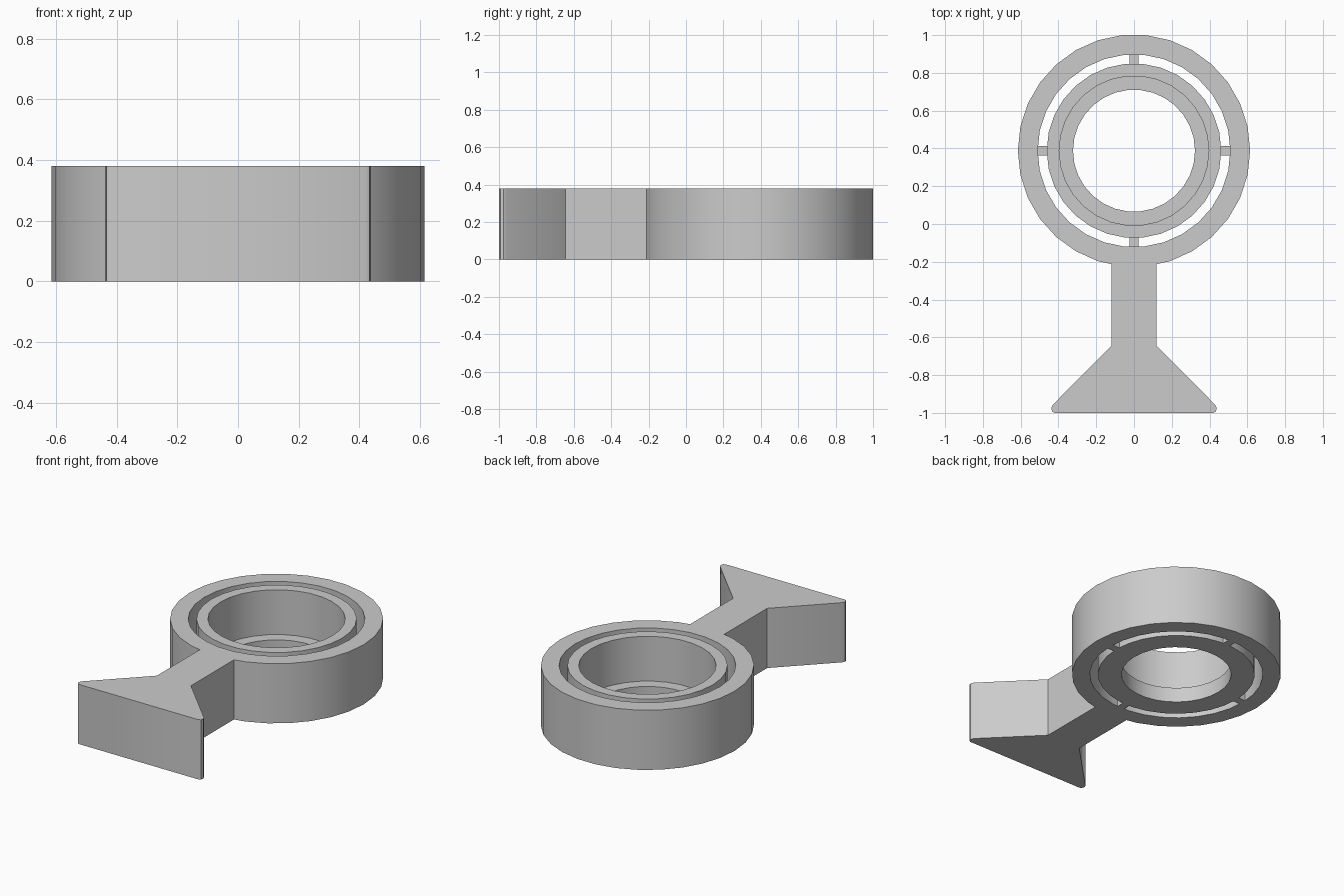
import bpy, bmesh, math

cube = bpy.data.objects.get("Cube")
if cube:
    bpy.data.objects.remove(cube, do_unlink=True)

CY, SEG, H = 0.388, 30, 0.38
R_OUT, R_GAP, R_CUP, R_BORE, R_HOLE = 0.615, 0.51, 0.462, 0.396, 0.323
STEM = 0.12

grey = bpy.data.materials.new("light_grey")
grey.use_nodes = True
colour = (0.6, 0.6, 0.6, 1)
grey.diffuse_color = colour
grey.node_tree.nodes["Principled BSDF"].inputs["Base Color"].default_value = colour


def finish(bm, name):
    bmesh.ops.recalc_face_normals(bm, faces=bm.faces)
    mesh = bpy.data.meshes.new(name)
    bm.to_mesh(mesh)
    bm.free()
    mesh.materials.append(grey)
    obj = bpy.data.objects.new(name, mesh)
    bpy.context.collection.objects.link(obj)
    bpy.ops.object.select_all(action='DESELECT')
    obj.select_set(True)
    bpy.context.view_layer.objects.active = obj
    bpy.ops.object.shade_smooth_by_angle(angle=math.radians(30))
    return obj


def polar(r, k):
    a = math.tau * k / SEG
    return r * math.cos(a), CY + r * math.sin(a)


def loop(bm, points):
    verts = [bm.verts.new((x, y, 0)) for x, y in points]
    return [bm.edges.new((v, verts[i - 1])) for i, v in enumerate(verts)]


# Frame: outer ring, stem and flared foot cut from one slab
arc = [p for p in (polar(R_OUT, k) for k in range(-7, 23))
       if p[1] > CY or abs(p[0]) > STEM]
right = [(0.42, -1.0), (0.433, -0.993), (0.438, -0.975), (0.43, -0.957),
         (STEM, -0.645), (STEM, -0.212)]
left = [(-x, y) for x, y in reversed(right)]
bm = bmesh.new()
edges = loop(bm, right + arc + left)
edges += loop(bm, [polar(R_GAP, k) for k in range(SEG)])
bmesh.ops.triangle_fill(bm, edges=edges, use_beauty=True)
top = bmesh.ops.extrude_face_region(bm, geom=bm.faces[:], use_keep_orig=True)
bmesh.ops.translate(bm, vec=(0, 0, H),
                    verts=[g for g in top["geom"] if isinstance(g, bmesh.types.BMVert)])
finish(bm, "ring_stem_and_foot")

# Inner cup: revolved wall with a ledge at the bottom
LEDGE = 0.095
profile = [(R_HOLE, 0), (R_CUP, 0), (R_CUP, H), (R_BORE, H),
           (R_BORE, LEDGE), (R_HOLE, LEDGE)]
bm = bmesh.new()
rings = [[bm.verts.new((*polar(r, k), z)) for k in range(SEG)] for r, z in profile]
for i, ring in enumerate(rings):
    prev = rings[i - 1]
    for k in range(SEG):
        bm.faces.new((prev[k - 1], prev[k], ring[k], ring[k - 1]))
finish(bm, "inner_cup")

# Four small bridges joining the cup to the ring
SPOKE = 0.05
for i, side in enumerate(("left", "back", "right", "front")):
    a = math.tau * i / 4
    r = (R_GAP + R_CUP) / 2
    bm = bmesh.new()
    bmesh.ops.create_cube(bm, size=1)
    long_side = R_GAP - R_CUP + 0.03
    size = (long_side, SPOKE) if i % 2 == 0 else (SPOKE, long_side)
    bmesh.ops.scale(bm, vec=(*size, SPOKE), verts=bm.verts)
    bmesh.ops.translate(bm, verts=bm.verts,
                        vec=(r * math.cos(a), CY + r * math.sin(a), SPOKE / 2))
    finish(bm, side + "_bridge")
